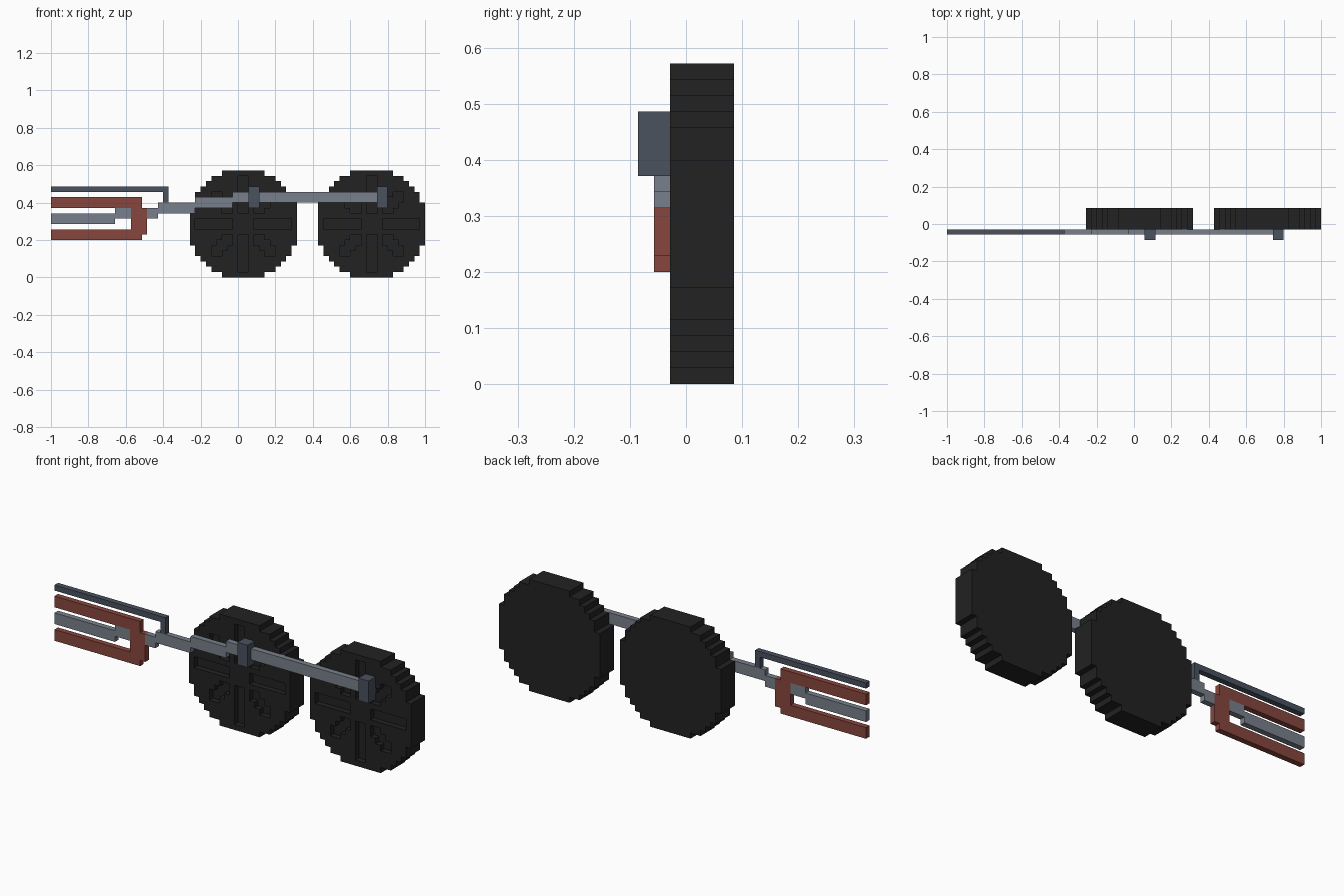
import bpy, bmesh, math

cube = bpy.data.objects.get("Cube")
if cube:
    bpy.data.objects.remove(cube, do_unlink=True)

U = 2 / 70  # one block


def material(name, rgb):
    lin = [((c / 255 + 0.055) / 1.055) ** 2.4 for c in rgb]
    m = bpy.data.materials.new(name)
    m.use_nodes = True
    m.diffuse_color = (*lin, 1)
    bsdf = next(n for n in m.node_tree.nodes if n.type == 'BSDF_PRINCIPLED')
    bsdf.inputs["Base Color"].default_value = (*lin, 1)
    return m


BLACK = material("wheel black", (34, 34, 34))
RED = material("rust red", (135, 70, 61))
GREY = material("steel grey", (121, 128, 139))
SLATE = material("dark slate", (74, 82, 95))


def finish(name, bm, mat):
    bmesh.ops.remove_doubles(bm, verts=bm.verts, dist=1e-5)
    bmesh.ops.dissolve_limit(bm, angle_limit=math.radians(1), verts=bm.verts, edges=bm.edges)
    bmesh.ops.recalc_face_normals(bm, faces=bm.faces)
    me = bpy.data.meshes.new(name)
    bm.to_mesh(me)
    bm.free()
    me.materials.append(mat)
    ob = bpy.data.objects.new(name, me)
    bpy.context.collection.objects.link(ob)
    return ob


def plate(name, outline, y0, y1, mat):
    """Extrude an (x, z) outline, in blocks, from y0 to y1."""
    bm = bmesh.new()
    face = bm.faces.new([bm.verts.new((x * U, y0 * U, z * U)) for x, z in outline])
    ext = bmesh.ops.extrude_face_region(bm, geom=[face])["geom"]
    verts = [g for g in ext if isinstance(g, bmesh.types.BMVert)]
    bmesh.ops.translate(bm, verts=verts, vec=(0, (y1 - y0) * U, 0))
    return finish(name, bm, mat)


# Half width of each wheel row, counted outward from the axle
HALF = [10, 10, 10, 10, 9, 9, 8, 7, 6, 4]
BACK = 3


def front_depth(i, k):
    """Front y of a wheel cell; None lies outside, slots sit one block deeper."""
    a, b = (i if i >= 0 else -i - 1), (k if k >= 0 else -k - 1)
    if b > 9 or a >= HALF[b]:
        return None
    lo, hi = min(a, b), max(a, b)
    spoke = lo == 0 and 2 <= hi < 9
    diagonal = lo >= 2 and hi <= 5 and hi - lo <= 1
    return 0 if spoke or diagonal else -1


def wheel(name, cx):
    bm = bmesh.new()

    def quad(*pts):
        bm.faces.new([bm.verts.new(((cx + x) * U, y * U, (10 + z) * U)) for x, y, z in pts])

    for i in range(-10, 10):
        for k in range(-10, 10):
            d = front_depth(i, k)
            if d is None:
                continue
            for y in (d, BACK):
                quad((i, y, k), (i + 1, y, k), (i + 1, y, k + 1), (i, y, k + 1))
            # Rim walls and slot walls
            for di, dk, p, q in ((1, 0, (i + 1, k), (i + 1, k + 1)), (-1, 0, (i, k), (i, k + 1)),
                                 (0, 1, (i, k + 1), (i + 1, k + 1)), (0, -1, (i, k), (i + 1, k))):
                n = front_depth(i + di, k + dk)
                e = BACK if n is None else n
                if e > d:
                    quad((p[0], d, p[1]), (q[0], d, q[1]), (q[0], e, q[1]), (p[0], e, p[1]))
    return finish(name, bm, BLACK)


# Wheels
wheel("right_wheel", 1)
wheel("left_wheel", 25)

# Stepped connecting rod
plate("connecting_rod", [(-17, 11), (-15, 11), (-15, 12), (-8, 12), (-8, 13), (-1, 13),
                         (-1, 14), (26, 14), (26, 16), (-1, 16), (-1, 15), (-8, 15),
                         (-8, 14), (-15, 14), (-15, 13), (-17, 13)], -2, -1, GREY)

# Piston rod inside the clamp
plate("piston_rod", [(-35, 10), (-23, 10), (-23, 11), (-20, 11), (-20, 13),
                     (-23, 13), (-23, 12), (-35, 12)], -2, -1, GREY)

# Forked clamp
plate("fork", [(-35, 7), (-18, 7), (-18, 8), (-17, 8), (-17, 13), (-18, 13), (-18, 15),
               (-35, 15), (-35, 13), (-20, 13), (-20, 9), (-35, 9)], -2, -1, RED)

# Upper valve bar with its hooked end
plate("valve_bar", [(-35, 16), (-14, 16), (-14, 14), (-13, 14), (-13, 17), (-35, 17)],
      -2, -1, SLATE)

# Crank pins
for name, x in (("right_crank_pin", 2), ("left_crank_pin", 26)):
    plate(name, [(x, 13), (x + 2, 13), (x + 2, 17), (x, 17)], -3, -1, SLATE)
